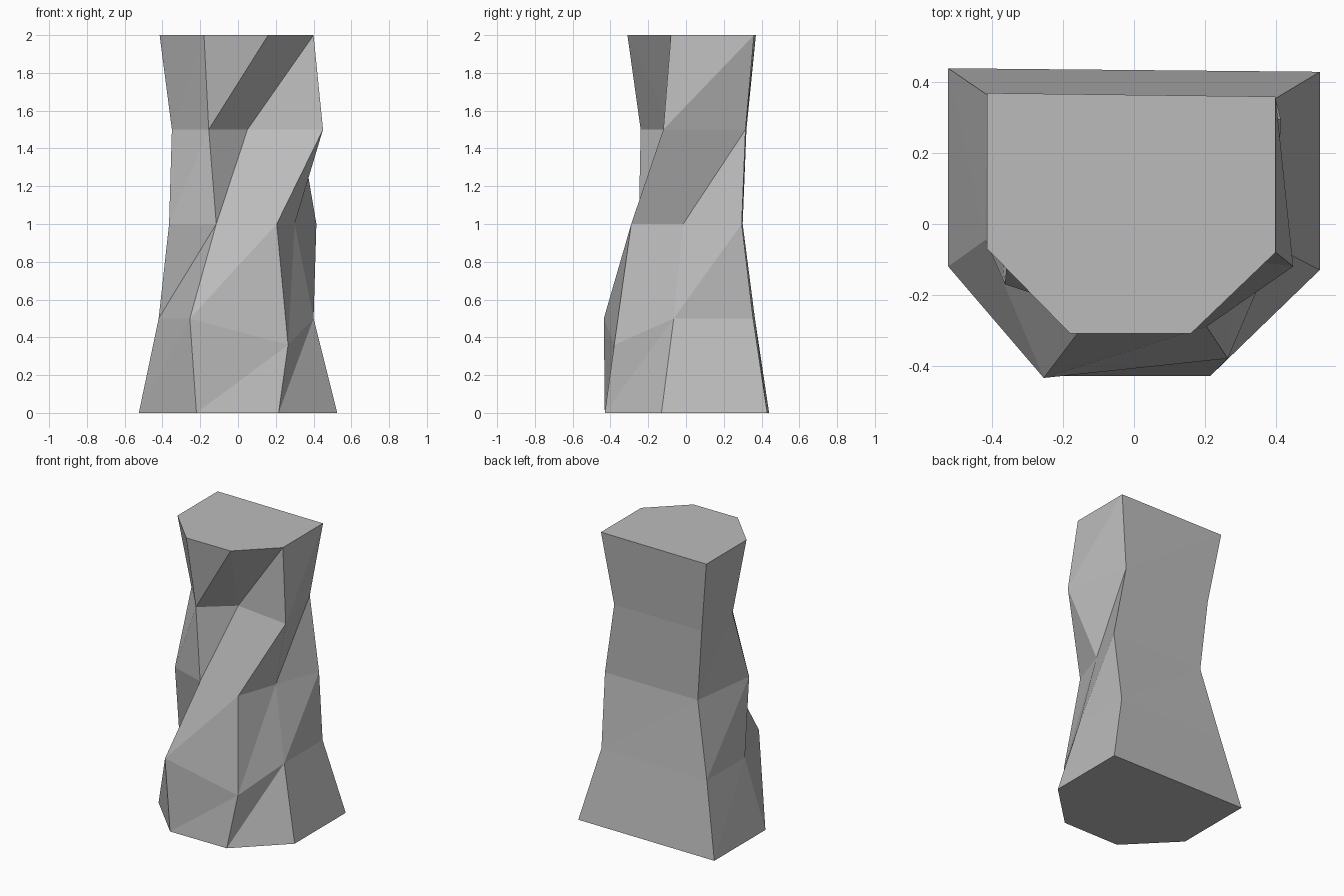
import bpy
import bmesh

cube = bpy.data.objects.get("Cube")
if cube:
    bpy.data.objects.remove(cube, do_unlink=True)

# One grey stone colour
stone = bpy.data.materials.new("grey_stone")
stone.use_nodes = True
grey = (0.5, 0.5, 0.5, 1)
stone.diffuse_color = grey
stone.node_tree.nodes["Principled BSDF"].inputs["Base Color"].default_value = grey

LEVELS = [0, 0.5, 1, 1.5, 2]

# Corner edges of the pillar, each given as (x, y) at every level
CORNERS = {
    "front_right": [(-0.22, -0.43), (-0.255, -0.435), (-0.115, -0.25), (-0.155, -0.24), (-0.18, -0.31)],
    "front_left": [(0.215, -0.43), (0.265, -0.38), (0.205, -0.29), (0.05, -0.07), (0.16, -0.31)],
    "side_left": [(0.525, -0.13), (0.4, -0.065), (0.3, -0.015), (0.45, -0.12), (0.4, -0.08)],
    "back_left": [(0.525, 0.43), (0.4, 0.355), (0.415, 0.295), (0.33, 0.315), (0.4, 0.36)],
    "back_right": [(-0.525, 0.44), (-0.415, 0.365), (-0.3, 0.3), (-0.345, 0.32), (-0.415, 0.37)],
    "side_right": [(-0.525, -0.12), (-0.42, -0.045), (-0.365, -0.17), (-0.35, -0.01), (-0.415, -0.07)],
}

bm = bmesh.new()
edges = []
for name, points in CORNERS.items():
    heights = list(LEVELS)
    if name == "front_left":
        heights[1] = 0.36  # chipped lower corner
    edges.append([bm.verts.new((x, y, z)) for (x, y), z in zip(points, heights)])

# Rough-hewn walls, split into triangles along one diagonal
for a, b in zip(edges, edges[1:] + edges[:1]):
    for i in range(len(LEVELS) - 1):
        bm.faces.new((a[i], b[i], b[i + 1]))
        bm.faces.new((a[i], b[i + 1], a[i + 1]))

# Flat top and base
bm.faces.new([e[-1] for e in edges])
bm.faces.new([e[0] for e in reversed(edges)])

mesh = bpy.data.meshes.new("stone_pillar")
bm.to_mesh(mesh)
bm.free()
mesh.materials.append(stone)
pillar = bpy.data.objects.new("stone_pillar", mesh)
bpy.context.collection.objects.link(pillar)
